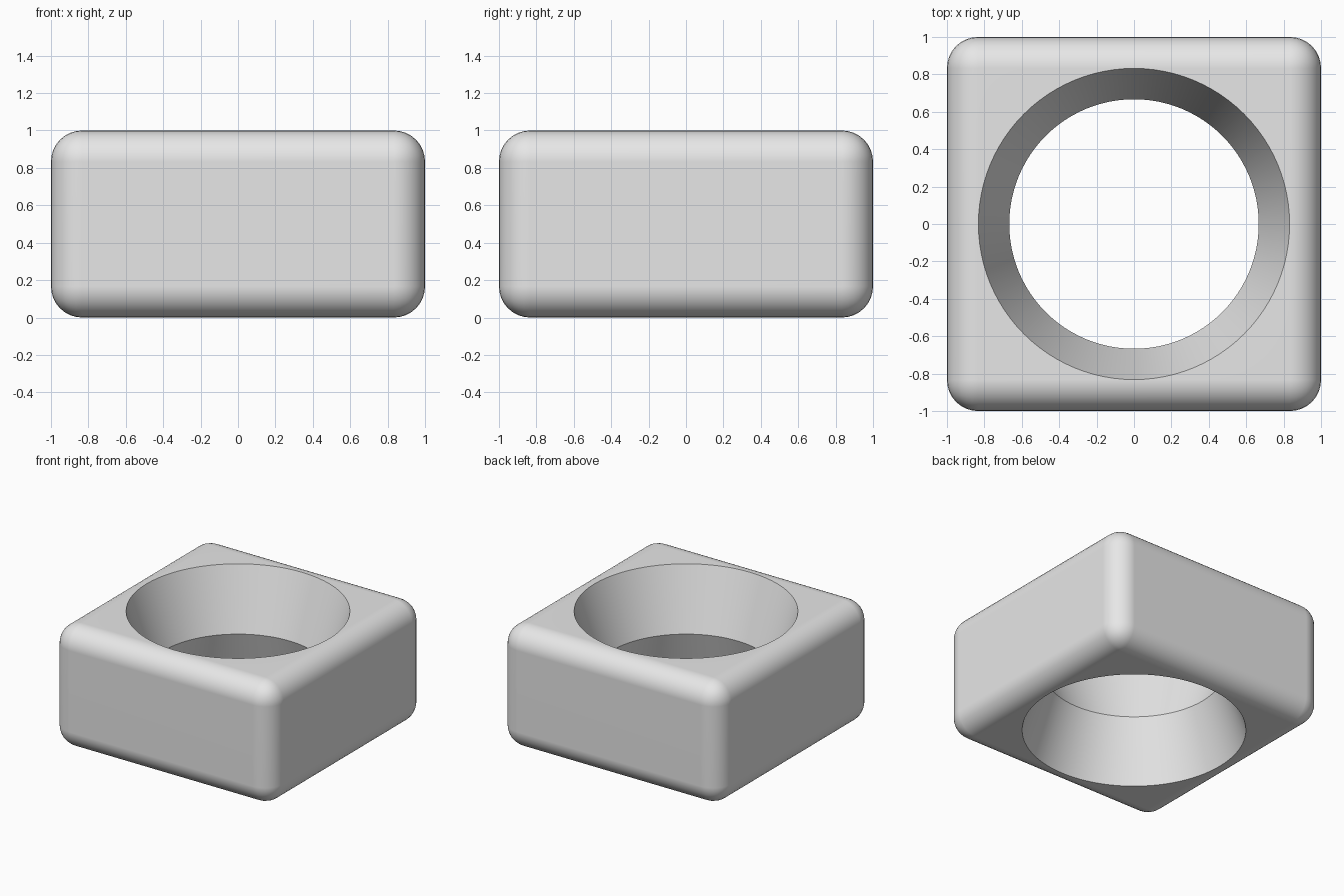
import bpy
import bmesh
import math

HALF, HEIGHT, ROUND = 1.0, 1.0, 1 / 6
RIM, WAIST = 0.832, 0.667     # hole radius at the faces and at mid height
OVER = 0.1                    # how far the cutter reaches past the faces

default = bpy.data.objects.get("Cube")
if default:
    bpy.data.objects.remove(default, do_unlink=True)


def new_object(name, bm):
    mesh = bpy.data.meshes.new(name)
    bmesh.ops.recalc_face_normals(bm, faces=bm.faces[:])
    bm.to_mesh(mesh)
    bm.free()
    obj = bpy.data.objects.new(name, mesh)
    bpy.context.collection.objects.link(obj)
    return obj


# Single grey material
grey = bpy.data.materials.new("plain_grey")
grey.use_nodes = True
colour = (0.8, 0.8, 0.8, 1)
grey.diffuse_color = colour
for node in grey.node_tree.nodes:
    if node.type == 'BSDF_PRINCIPLED':
        node.inputs["Base Color"].default_value = colour

# Square block
bm = bmesh.new()
bmesh.ops.create_cube(bm, size=1)
bmesh.ops.scale(bm, vec=(2 * HALF, 2 * HALF, HEIGHT), verts=bm.verts)
bmesh.ops.translate(bm, vec=(0, 0, HEIGHT / 2), verts=bm.verts)
block = new_object("rounded_block", bm)
block.data.materials.append(grey)

# Hourglass cutter: a profile spun about the upright axis
flare = RIM + OVER * (RIM - WAIST) / (HEIGHT / 2)
profile = [(0, -OVER), (flare, -OVER), (WAIST, HEIGHT / 2),
           (flare, HEIGHT + OVER), (0, HEIGHT + OVER)]
bm = bmesh.new()
points = [bm.verts.new((r, 0, z)) for r, z in profile]
edges = [bm.edges.new(pair) for pair in zip(points, points[1:])]
bmesh.ops.spin(bm, geom=points + edges, cent=(0, 0, 0), axis=(0, 0, 1),
               angle=math.tau, steps=96)
bmesh.ops.remove_doubles(bm, verts=bm.verts[:], dist=0.0001)
cutter = new_object("hole_cutter", bm)
cutter.data.materials.append(grey)
cutter.hide_render = True

# Round the outer edges, then cut the hole
bevel = block.modifiers.new("rounding", 'BEVEL')
bevel.width = ROUND
bevel.segments = 8
hole = block.modifiers.new("hole", 'BOOLEAN')
hole.operation = 'DIFFERENCE'
hole.solver = 'EXACT'
hole.object = cutter

bpy.ops.object.select_all(action='DESELECT')
block.select_set(True)
bpy.context.view_layer.objects.active = block
for name in ("rounding", "hole"):
    bpy.ops.object.modifier_apply(modifier=name)
bpy.data.objects.remove(cutter, do_unlink=True)

# Smooth rounding with crisp rims and waist, flat main faces
bpy.ops.object.shade_smooth_by_angle(angle=math.radians(30))
normals = block.modifiers.new("flat_faces", 'WEIGHTED_NORMAL')
normals.keep_sharp = True
